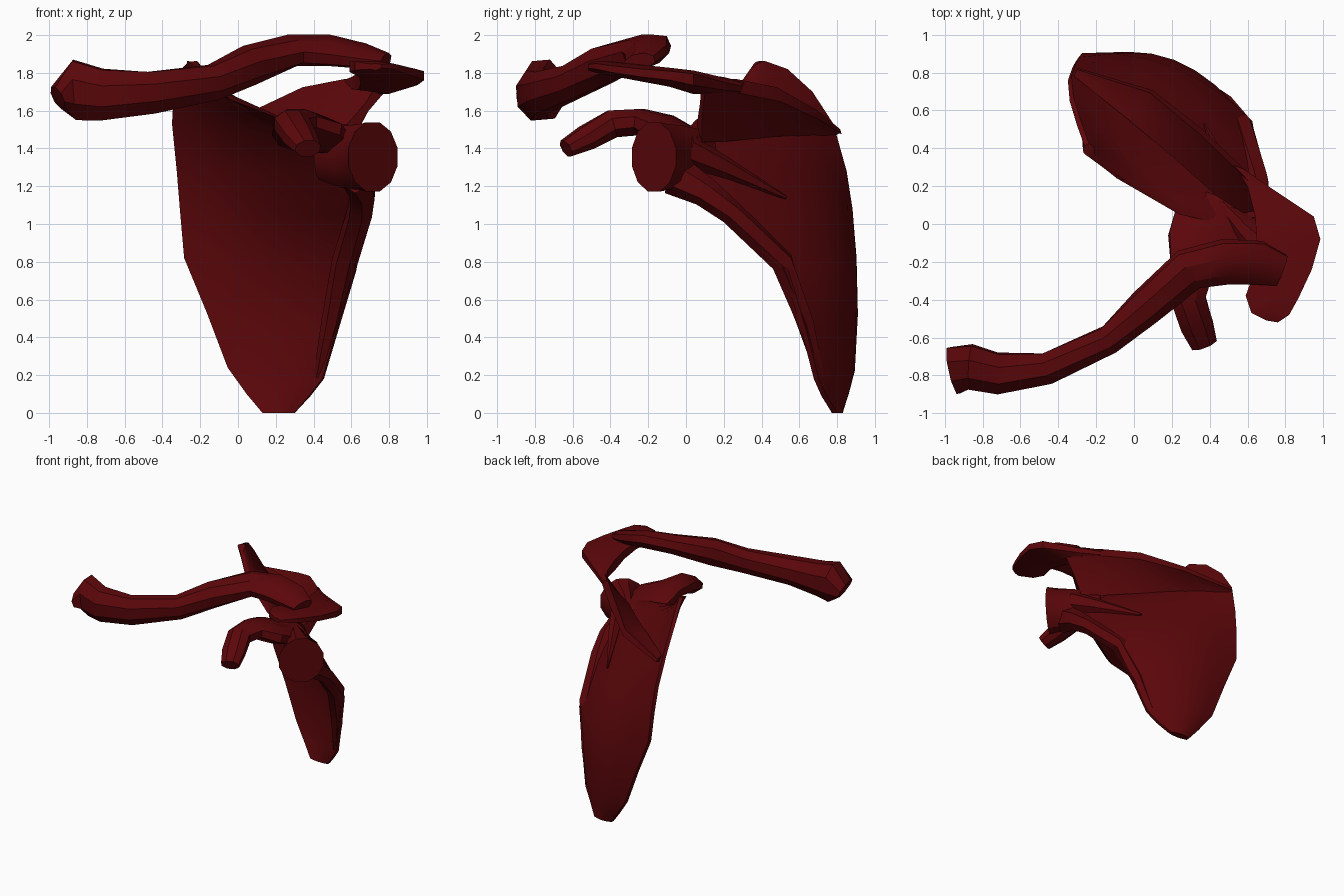
import bpy, bmesh, math
from mathutils import Vector

cube = bpy.data.objects.get("Cube")
if cube:
    bpy.data.objects.remove(cube, do_unlink=True)

mat = bpy.data.materials.new("dark_red")
mat.use_nodes = True
RED = (0.105, 0.002, 0.003, 1)
mat.diffuse_color = RED
mat.node_tree.nodes["Principled BSDF"].inputs["Base Color"].default_value = RED


def finish(name, bm):
    bmesh.ops.recalc_face_normals(bm, faces=bm.faces)
    me = bpy.data.meshes.new(name)
    bm.to_mesh(me)
    bm.free()
    me.materials.append(mat)
    ob = bpy.data.objects.new(name, me)
    bpy.context.collection.objects.link(ob)
    bpy.ops.object.select_all(action='DESELECT')
    ob.select_set(True)
    bpy.context.view_layer.objects.active = ob
    bpy.ops.object.shade_smooth_by_angle(angle=math.radians(32))
    return ob


def loft(name, rings):
    """Skin closed rings of equal length and cap both ends."""
    bm = bmesh.new()
    vs = [[bm.verts.new(p) for p in r] for r in rings]
    n = len(vs[0])
    for a, b in zip(vs, vs[1:]):
        for i in range(n):
            j = (i + 1) % n
            bm.faces.new((a[i], a[j], b[j], b[i]))
    bm.faces.new(vs[0])
    bm.faces.new(vs[-1])
    return finish(name, bm)


def tube(name, stations, sides=8):
    """Elliptical tube; each station is x, y, z, half width, half height, roll."""
    pts = [Vector(s[:3]) for s in stations]
    rings = []
    for k, s in enumerate(stations):
        t = (pts[min(k + 1, len(pts) - 1)] - pts[max(k - 1, 0)]).normalized()
        side = t.cross(Vector((0, 0, 1))).normalized()
        up = side.cross(t)
        roll = math.radians(s[5]) if len(s) > 5 else 0
        u = side * math.cos(roll) - up * math.sin(roll)
        v = side * math.sin(roll) + up * math.cos(roll)
        rings.append([pts[k] + u * s[3] * math.cos(a) + v * s[4] * math.sin(a)
                      for a in (2 * math.pi * (i + 0.5) / sides for i in range(sides))])
    return loft(name, rings)


# Collar bone: S-shaped bar, flared at the inner end, tilted at the outer end
tube("collar_bone", [
    (-0.955, -0.775, 1.67, 0.135, 0.065),
    (-0.865, -0.755, 1.71, 0.125, 0.17, 5),
    (-0.72, -0.79, 1.685, 0.115, 0.145, 5),
    (-0.46, -0.765, 1.695, 0.09, 0.12),
    (-0.13, -0.61, 1.75, 0.08, 0.10, 5),
    (0.06, -0.44, 1.84, 0.10, 0.11, 12),
    (0.29, -0.24, 1.92, 0.12, 0.08, 20),
    (0.48, -0.20, 1.92, 0.13, 0.075, 24),
    (0.66, -0.205, 1.89, 0.125, 0.06, 18),
    (0.78, -0.245, 1.86, 0.09, 0.045, 10)])

# Blade: rows of inner edge, middle and outer edge, curved between them
ROWS = [
    ((0.13, .80, .0), (0.21, .80, .0), (0.30, .79, .0)),
    ((0.05, .84, .10), (0.20, .82, .1), (0.38, .73, .09)),
    ((-0.05, .875, .24), (0.20, .835, .2), (0.45, .69, .18)),
    ((-0.16, .885, .53), (0.20, .84, .5), (0.53, .62, .45)),
    ((-0.28, .89, .82), (0.20, .80, .8), (0.62, .53, .75)),
    ((-0.30, .87, 1.08), (0.20, .675, 1.05), (0.68, .20, 1.05)),
    ((-0.315, .84, 1.28), (0.18, .525, 1.28), (0.62, .02, 1.27)),
    ((-0.34, .77, 1.53), (0.10, .43, 1.48), (0.52, .00, 1.48)),
    ((-0.33, .66, 1.70), (-0.05, .35, 1.62), (0.25, .06, 1.55)),
    ((-0.29, .53, 1.82), (-0.19, .38, 1.77), (-0.08, .25, 1.68)),
    ((-0.25, .42, 1.86), (-0.24, .39, 1.86), (-0.22, .36, 1.84))]
COLS = 6
rings = []
for a, m, c in ROWS:
    a, m, c = Vector(a), Vector(m), Vector(c)
    n = Vector((c.y - a.y, a.x - c.x, 0)).normalized()
    front, back = [], []
    for i in range(COLS + 1):
        t = i / COLS
        p = a * (2 * (t - .5) * (t - 1)) + m * (4 * t * (1 - t)) + c * (2 * t * (t - .5))
        thick = 0.014 + 0.016 * math.sin(math.pi * t)
        front.append(p + n * thick)
        back.append(p - n * thick)
    rings.append(front + back[::-1])
loft("shoulder_blade", rings)

# Thick outer border of the blade
tube("outer_border", [
    (0.63, -0.06, 1.26, 0.09, 0.11),
    (0.66, 0.10, 1.17, 0.075, 0.08),
    (0.645, 0.24, 1.06, 0.07, 0.065),
    (0.565, 0.51, 0.80, 0.07, 0.065),
    (0.49, 0.63, 0.48, 0.05, 0.05),
    (0.42, 0.71, 0.19, 0.02, 0.025)], 6)

# Neck widening into the socket disc
tube("socket", [
    (0.44, 0.13, 1.36, 0.05, 0.13),
    (0.57, -0.02, 1.355, 0.10, 0.17),
    (0.67, -0.12, 1.355, 0.145, 0.18),
    (0.715, -0.17, 1.355, 0.18, 0.19)], 12)

# Low tapering ridge behind the neck
tube("neck_ridge", [
    (0.62, 0.00, 1.39, 0.07, 0.09),
    (0.53, 0.20, 1.30, 0.05, 0.06),
    (0.37, 0.53, 1.14, 0.006, 0.01)], 6)

# Hooked process: broad root on the neck, reaching forward beneath the collar bone
tube("hooked_process", [
    (0.45, 0.14, 1.43, 0.17, 0.06),
    (0.40, 0.00, 1.445, 0.21, 0.075),
    (0.365, -0.12, 1.50, 0.21, 0.085),
    (0.305, -0.24, 1.54, 0.125, 0.075),
    (0.285, -0.39, 1.53, 0.10, 0.08),
    (0.33, -0.53, 1.455, 0.095, 0.07),
    (0.37, -0.635, 1.40, 0.075, 0.05)])

# Spine: thin wedge rising from the rear of the blade to a thick overhanging crest
SPINE = [  # root, crest, half thickness at root, half thickness at crest
    ((-0.31, .79, 1.50), (-0.30, .82, 1.49), .03, .015),
    ((-0.03, .57, 1.50), (0.09, .70, 1.58), .04, .03),
    ((0.22, .36, 1.49), (0.35, .49, 1.69), .04, .045),
    ((0.45, .16, 1.48), (0.58, .27, 1.735), .05, .045),
    ((0.59, .07, 1.48), (0.76, .09, 1.735), .05, .045)]
UP = Vector((-0.25, -0.25, 0.94))
rings = []
for root, crest, tr, tc in SPINE:
    r, c = Vector(root), Vector(crest)
    mid = r.lerp(c, 0.55)
    tm = tr * 0.5
    rings.append([r - UP * tr, mid - UP * tm, c - UP * tc,
                  c + UP * tc * .8, mid + UP * tm, r + UP * tr])
loft("blade_spine", rings)

# Shoulder tip: plate curving outward and forward from the spine
TIP = [  # inner x, y, z; outer x, y, z; half thickness
    (0.53, .31, 1.73, 0.58, .29, 1.715, .025),
    (0.60, .20, 1.75, 0.71, .20, 1.73, .035),
    (0.64, .04, 1.76, 0.95, .04, 1.765, .05),
    (0.65, -.10, 1.79, 0.985, -.08, 1.785, .04),
    (0.64, -.24, 1.815, 0.94, -.24, 1.80, .035),
    (0.59, -.38, 1.835, 0.87, -.39, 1.82, .03),
    (0.62, -.47, 1.84, 0.82, -.48, 1.835, .025),
    (0.70, -.51, 1.835, 0.76, -.52, 1.835, .015)]
rings = []
for s in TIP:
    a, b = Vector(s[:3]), Vector(s[3:6])
    h = Vector((0, 0, s[6]))
    m = a.lerp(b, 0.5)
    rings.append([a - h, m - h * 1.5, b - h * .6, b + h * .6, m + h, a + h * .8])
loft("shoulder_tip", rings)
